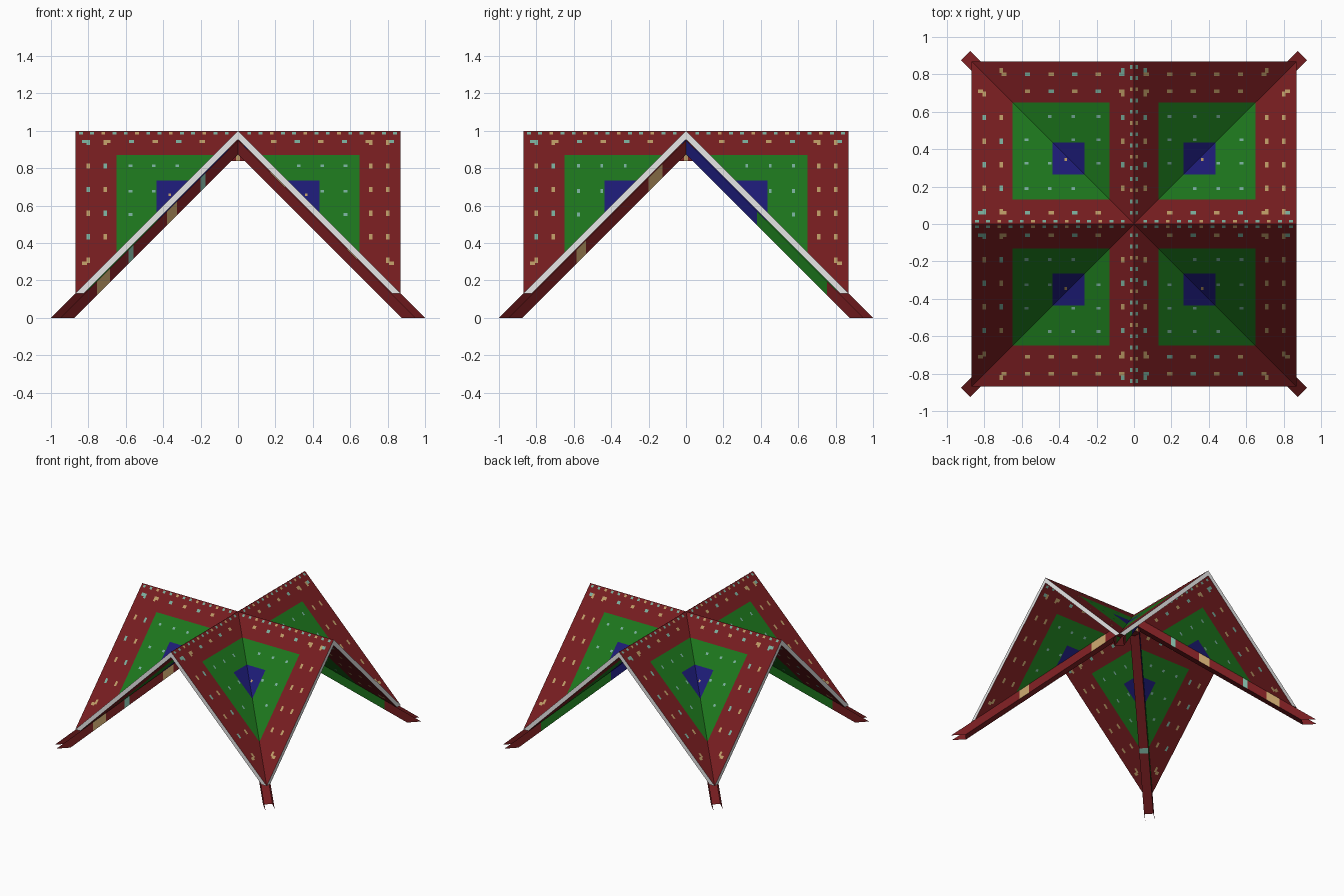
import bpy, bmesh
from mathutils import Vector

if "Cube" in bpy.data.objects:
    bpy.data.objects.remove(bpy.data.objects["Cube"])

COLOURS = {
    "red": (0.180, 0.012, 0.014), "green": (0.012, 0.180, 0.012),
    "blue": (0.012, 0.011, 0.180), "white": (0.8, 0.8, 0.8),
    "tan": (0.50, 0.32, 0.13), "teal": (0.19, 0.42, 0.33),
}
MATS = []
for n, c in COLOURS.items():
    m = bpy.data.materials.new(n)
    m.diffuse_color = (*c, 1)
    m.use_nodes = True
    m.node_tree.nodes["Principled BSDF"].inputs["Base Color"].default_value = m.diffuse_color
    MATS.append(m)
RED, GREEN, BLUE, WHITE, TAN, TEAL = range(6)

R = 0.87          # half width of the canopy
THICK = 0.046     # vertical thickness of the canopy
QUADS = [(1, 1), (-1, 1), (-1, -1), (1, -1)]


def finish(name, bm, fix=True):
    if fix:
        bmesh.ops.remove_doubles(bm, verts=bm.verts, dist=1e-5)
        bmesh.ops.recalc_face_normals(bm, faces=bm.faces)
    me = bpy.data.meshes.new(name)
    bm.to_mesh(me)
    bm.free()
    for m in MATS:
        me.materials.append(m)
    ob = bpy.data.objects.new(name, me)
    bpy.context.collection.objects.link(ob)
    return ob


def face(bm, pts, mat):
    f = bm.faces.new([bm.verts.new(p) for p in pts])
    f.material_index = mat
    return f


def roof(x, y, drop=0.0):
    return max(1 - min(abs(x), abs(y)) - drop, 1 - R)


# Cross-gabled canopy with nested squares in each quadrant
CUTS = [0, 0.13, 0.265, 0.435, 0.65, R - THICK, R]
bm = bmesh.new()
for sx, sy in QUADS:
    for i in range(6):
        for j in range(6):
            a, b, c, d = CUTS[i], CUTS[i + 1], CUTS[j], CUTS[j + 1]
            ring = min(2, max(abs(i - 2), abs(j - 2)))
            mat = (BLUE, GREEN, RED)[ring]
            quad = [(a, c), (b, c), (b, d), (a, d)]
            polys = [quad]
            if i == j:  # split along the valley
                polys = [quad[:3], [quad[0], quad[2], quad[3]]]
            for p in polys:
                for drop in (0, THICK):
                    face(bm, [(sx * x, sy * y, roof(x, y, drop)) for x, y in p], mat)
        # white gable edges, cut level at the foot
        for swap in (False, True):
            pts = []
            for u, drop in ((CUTS[i], 0), (CUTS[i + 1], 0),
                            (CUTS[i + 1], THICK), (CUTS[i], THICK)):
                x, y = (R, u) if swap else (u, R)
                pts.append((sx * x, sy * y, roof(x, y, drop)))
            if i == 5:
                pts.pop(2)
            face(bm, pts, WHITE)
finish("canopy", bm)

# Small scattered motifs painted on both sides of the canopy
bm = bmesh.new()


def motif(sx, sy, x, y, w, h, mat):
    pts = [(x - w, y - h), (x + w, y - h), (x + w, y + h), (x - w, y + h)]
    for drop, up in ((-0.003, 1), (THICK + 0.003, -1)):
        f = face(bm, [(sx * px, sy * py, roof(px, py, drop)) for px, py in pts], mat)
        f.normal_update()
        if f.normal.z * up < 0:
            f.normal_flip()


for sx, sy in QUADS:
    for k in range(7):
        u = 0.065 + 0.126 * k
        for row, v in enumerate((0.06, 0.71, 0.80)):
            if abs(u - v) < 0.04:
                continue
            mat = TAN if (k + row) % 2 else TEAL
            motif(sx, sy, u, v, 0.014, 0.009, TAN if sx * sy > 0 and row else mat)
            motif(sx, sy, v, u, 0.009, 0.014, TAN if sx > 0 and row else mat)
    for u in (0.19, 0.325, 0.45, 0.575):
        for v in (0.19, 0.325, 0.45, 0.575):
            if u != v:
                motif(sx, sy, u, v, 0.010, 0.007, TEAL)
    motif(sx, sy, 0.365, 0.345, 0.007, 0.007, TAN)  # centre of the blue square
    for k in range(14):  # ridge marks
        u = 0.06 + 0.06 * k
        mat = TAN if k % 3 == 2 else TEAL
        motif(sx, sy, u, 0.015, 0.01, 0.007, mat)
        motif(sx, sy, 0.015, u, 0.007, 0.01, mat)
finish("canopy_motifs", bm, fix=False)

# Open-topped valley beams: bottom and two upright sides, pointed at the ground
OFF = 0.025
STEPS = [0, 0.15, 0.2, 0.225, 0.35, 0.405, 0.56, 0.585, 0.61, 0.71, 0.78, 0.9]
TOP, BOT = 0.975, 0.9
LONG_BANDS = {2: TEAL, 4: TAN, 7: TEAL, 9: TAN}
SHORT_BANDS = {1: TAN, 2: TAN, 6: TAN, 7: TAN}
NAMES = {(1, 1): "back_right_beam", (-1, 1): "back_left_beam",
         (-1, -1): "front_left_beam", (1, -1): "front_right_beam"}


def side_colour(q, side, k):
    """side +1 leans outward in x, -1 leans outward in y"""
    if q == (1, 1) or (q == (-1, -1) and side == -1):
        return BLUE if k < 5 else GREEN if k < 10 else RED
    if q == (-1, -1) or (q == (-1, 1) and side == -1):
        return LONG_BANDS.get(k, RED)
    if q == (1, -1) and side == 1:
        return SHORT_BANDS.get(k, RED)
    return RED


def bottom_colour(q, k):
    return TEAL if q == (-1, -1) and k == 7 else RED


for q in QUADS:
    sx, sy = q
    bm = bmesh.new()

    def P(t, side, z):
        return (sx * (t + side * OFF), sy * (t - side * OFF), z)

    # the front-left beam's green side faces back-left, its banded side front-right
    swap = -1 if q == (-1, -1) else 1
    for k in range(len(STEPS) - 1):
        a, b = STEPS[k], STEPS[k + 1]
        for s in (1, -1):
            face(bm, [P(a, s, BOT - a), P(b, s, BOT - b), P(b, s, TOP - b),
                      P(a, s, TOP - a)], side_colour(q, s * swap, k))
        face(bm, [P(a, 1, BOT - a), P(b, 1, BOT - b), P(b, -1, BOT - b),
                  P(a, -1, BOT - a)], bottom_colour(q, k))
    for s in (1, -1):  # pointed prongs
        face(bm, [P(BOT, s, 0), P(TOP, s, 0), P(BOT, s, TOP - BOT)], RED)
    finish(NAMES[q], bm)


# Centre block where the beams meet, with a tan stripe on each side
def block(name, sx, sy, mat):
    bm = bmesh.new()
    bmesh.ops.create_cube(bm, size=1)
    for v in bm.verts:
        v.co = Vector((v.co.x * sx, v.co.y * sy, 0.885 + v.co.z * 0.09))
    for f in bm.faces:
        f.material_index = mat
    finish(name, bm)


block("centre_block", 0.066, 0.066, RED)
block("centre_stripe_front_back", 0.022, 0.072, TAN)
block("centre_stripe_sides", 0.072, 0.022, TAN)
